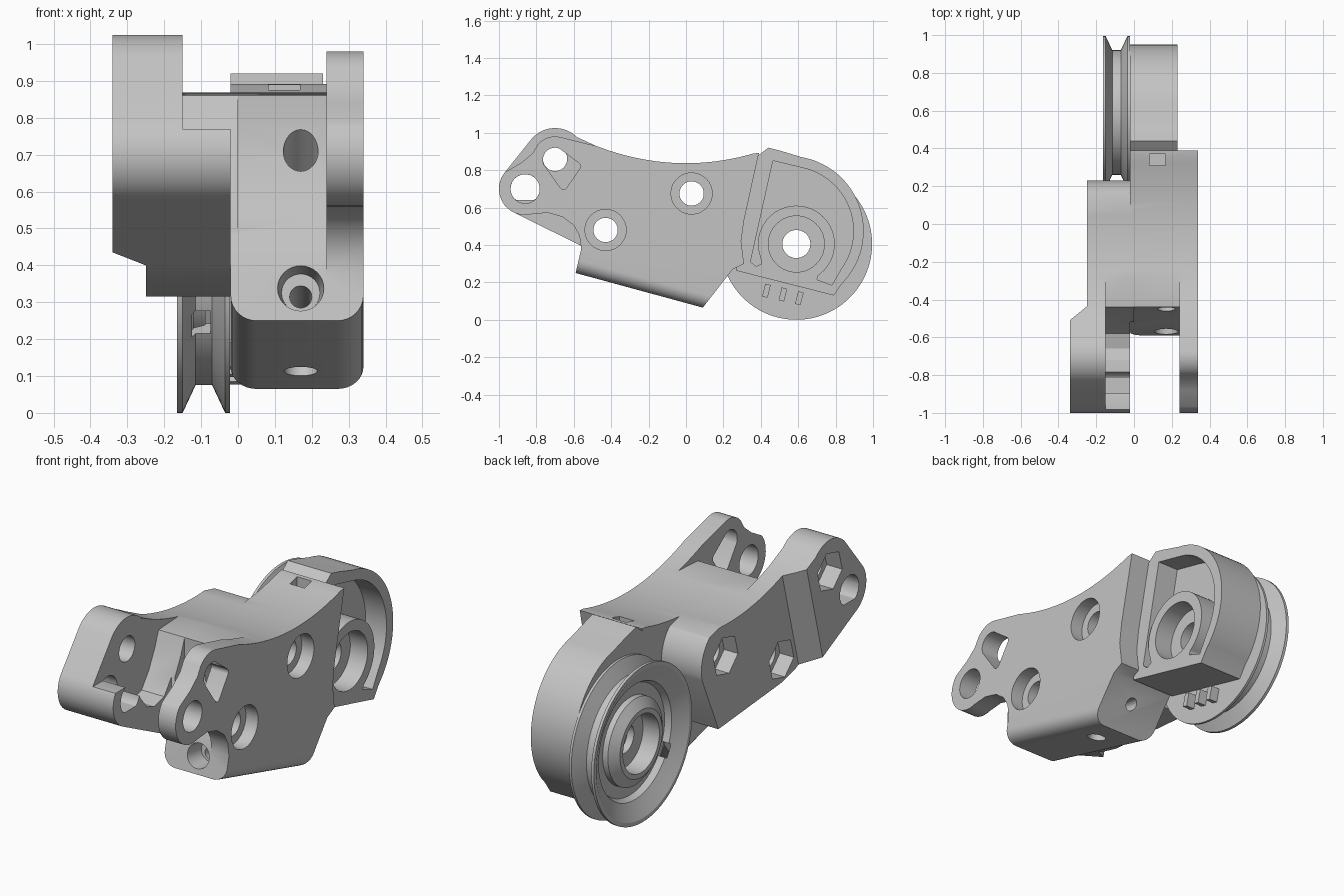
import bpy, bmesh, math
from mathutils import Matrix, Vector

if "Cube" in bpy.data.objects:
    bpy.data.objects.remove(bpy.data.objects["Cube"])

grey = bpy.data.materials.new("plain_grey")
grey.use_nodes = True
COLOUR = (0.55, 0.55, 0.55, 1)
grey.diffuse_color = COLOUR
grey.node_tree.nodes["Principled BSDF"].inputs["Base Color"].default_value = COLOUR


def make(name, bm):
    bmesh.ops.recalc_face_normals(bm, faces=bm.faces)
    me = bpy.data.meshes.new(name)
    bm.to_mesh(me)
    bm.free()
    me.materials.append(grey)
    ob = bpy.data.objects.new(name, me)
    bpy.context.collection.objects.link(ob)
    return ob


def prism(name, pts, a, b, axis="x"):
    """Extrude a (y, z) outline along x, or an (x, y) outline along z."""
    place = (lambda p, t: (t, p[0], p[1])) if axis == "x" else (lambda p, t: (p[0], p[1], t))
    bm = bmesh.new()
    face = bm.faces.new([bm.verts.new(place(p, a)) for p in pts])
    moved = bmesh.ops.extrude_face_region(bm, geom=[face])["geom"]
    shift = Vector(place((0, 0), b - a))
    bmesh.ops.translate(bm, vec=shift, verts=[v for v in moved if isinstance(v, bmesh.types.BMVert)])
    return make(name, bm)


def arc(cy, cz, r, start, end, n=24):
    angles = [math.radians(start + (end - start) * i / n) for i in range(n + 1)]
    return [(cy + r * math.cos(t), cz + r * math.sin(t)) for t in angles]


def bore(centre, r, a, b, sides=40, turn=0):
    return prism("bore", arc(*centre, r, turn, turn + 360, sides)[:-1], a, b)


def rod(start, end, r1, r2):
    """Tapered round cutter between two points."""
    start, end = Vector(start), Vector(end)
    line = end - start
    spin = line.to_track_quat("Z", "Y").to_matrix().to_4x4()
    bm = bmesh.new()
    bmesh.ops.create_cone(bm, cap_ends=True, segments=32, radius1=r1, radius2=r2, depth=line.length,
                          matrix=Matrix.Translation((start + end) / 2) @ spin)
    return make("rod", bm)


def block(name, centre, size, tilt=0):
    bm = bmesh.new()
    bmesh.ops.create_cube(bm, size=1, matrix=Matrix.Translation(centre)
                          @ Matrix.Rotation(math.radians(tilt), 4, "X") @ Matrix.Diagonal((*size, 1)))
    return make(name, bm)


def combine(ob, others, operation):
    """Apply a boolean with each helper and discard the helper."""
    bpy.context.view_layer.objects.active = ob
    for other in others:
        other.hide_render = True
        mod = ob.modifiers.new("cut", "BOOLEAN")
        mod.operation, mod.solver, mod.object = operation, "EXACT", other
        bpy.ops.object.modifier_apply(modifier=mod.name)
        bpy.data.objects.remove(other)


def smooth(ob):
    bpy.ops.object.select_all(action="DESELECT")
    ob.select_set(True)
    bpy.context.view_layer.objects.active = ob
    bpy.ops.object.shade_smooth_by_angle(angle=math.radians(28))


def saddle(first, last):
    """Dished top line, sampled on a shared spacing so that parts meet exactly."""
    return [(i * 0.04, 0.837 + 0.4 * (i * 0.04) ** 2) for i in range(first, last + 1)]


TIP, UPPER = (-0.86, 0.70), (-0.70, 0.86)
BOLTS = [(0.03, 0.675), (-0.43, 0.48)]
HUB = (0.59, 0.405)

# Main block with rounded lower edges
body = prism("main_body", [(-0.59, 0.25), (-0.56, 0.38), (-0.545, 0.43), (-0.525, 0.48), (-0.5, 0.54),
                           (-0.47, 0.62), (-0.45, 0.7), (-0.44, 0.78), (-0.44, 0.86)]
             + saddle(-7, 9) + [(0.39, 0.892), (0.31, 0.53), (0.295, 0.42), (0.31, 0.3),
                                (0.25, 0.27), (0.09, 0.065)], -0.02, 0.34)
bm = bmesh.new()
bm.from_mesh(body.data)
low = [e for e in bm.edges if all(v.co.z < 0.26 for v in e.verts)
       and abs(e.verts[0].co.y - e.verts[1].co.y) > 0.1]
bmesh.ops.bevel(bm, geom=low, offset=0.07, segments=8, profile=0.5, affect="EDGES")
bm.to_mesh(body.data)
bm.free()

# Right arm
right_arm = prism("right_arm", arc(*TIP, 0.14, 285, 140, 20) + [(-0.88, 0.84), (-0.82, 0.89)]
                  + arc(*UPPER, 0.12, 140, 75, 8) + saddle(-12, -5)
                  + [(-0.2, 0.4), (-0.56, 0.38), (-0.57, 0.45), (-0.6, 0.505), (-0.66, 0.55),
                     (-0.74, 0.572)], 0.24, 0.34)
slot = prism("slot", arc(-0.7, 0.855, 0.065, 70, 205, 14) + arc(-0.655, 0.72, 0.022, 210, 330, 8)
             + arc(-0.59, 0.82, 0.025, -30, 70, 8), 0.1, 0.5)
combine(right_arm, [slot, bore(TIP, 0.078, 0.1, 0.5)], "DIFFERENCE")

# Left arm and left half of the block
left_arm = prism("left_arm", arc(*TIP, 0.14, 245, 140, 16) + arc(*UPPER, 0.165, 140, 45, 16)
                 + saddle(-12, 2) + arc(0.03, 0.67, 0.2, 48, -15, 14)
                 + [(0.09, 0.315), (-0.44, 0.36), (-0.55, 0.39)], -0.34, 0.0)
ledge = prism("ledge", [(-1.1, 1.2), (-1.1, 0.77), (-0.9, 0.77), (-0.82, 0.74), (-0.77, 0.66), (-0.72, 0.6),
                        (-0.66, 0.58), (-0.58, 0.6), (-0.52, 0.68), (-0.47, 0.78), (-0.44, 0.86)]
              + saddle(-7, -7) + [(-0.28, 1.2)], -0.15, 0.1)
gap = block("gap", (0.04, -0.8, 0.6), (0.12, 0.56, 1.4))
side_cut = prism("side_cut", [(-0.5, -0.52), (-0.34, -0.52), (-0.25, -0.44), (-0.25, 0.9), (-0.5, 0.9)],
                 0, 1.4, "z")
for v in side_cut.data.vertices:
    v.co.y += 0.26 * (v.co.z - 0.9)
tip_hole = prism("tip_hole", [(y, max(z, 0.64)) for y, z in arc(*TIP, 0.078, -55, 235)], -0.5, 0.1)
combine(left_arm, [ledge, gap, side_cut, tip_hole, bore(UPPER, 0.065, -0.5, 0.1),
                   bore(UPPER, 0.105, -0.5, -0.25, 6, 15)], "DIFFERENCE")

# Housing with its crescent pocket and hub recess
housing = prism("housing", [(0.27, 0.262), (0.285, 0.45), (0.375, 0.87), (0.44, 0.92), (0.5, 0.905)]
                + arc(0.55, 0.475, 0.4, 80, -45, 36) + [(0.79, 0.13)], -0.02, 0.23)
pocket = prism("pocket", [(0.465, 0.85)] + arc(0.55, 0.475, 0.345, 78, -35, 30) + [(0.78, 0.185), (0.70, 0.215)]
               + arc(*HUB, 0.205, -55, 200, 40) + [(0.405, 0.3), (0.375, 0.285), (0.345, 0.31)], 0.11, 0.4)
combine(housing, [pocket, bore(HUB, 0.15, 0.13, 0.4), bore(HUB, 0.075, -0.2, 0.4)], "DIFFERENCE")

combine(body, [right_arm, left_arm, housing], "UNION")

# Bolt holes, nut pockets and cable passages
cutters = []
for centre in BOLTS:
    cutters += [bore(centre, 0.065, -0.5, 0.5), bore(centre, 0.11, 0.27, 0.5),
                bore(centre, 0.105, -0.5, -0.17, 6, 15)]
cutters += [rod((0.17, -0.62, 0.345), (0.17, -0.47, 0.325), 0.068, 0.052),
            rod((0.17, -0.55, 0.33), (0.17, 0.3, 0.16), 0.03, 0.03),
            rod((0.17, -0.66, 0.92), (0.17, -0.33, 0.59), 0.047, 0.047),
            rod((0.17, -0.13, 0.02), (0.17, -0.02, 0.25), 0.045, 0.045),
            block("cable_notch", (0.125, 0.34, 0.89), (0.085, 0.06, 0.1))]
combine(body, cutters, "DIFFERENCE")
smooth(body)

# Grooved pulley wheel, turned around the hub
section = [(-0.165, 0.405), (-0.15, 0.405), (-0.115, 0.33), (-0.07, 0.33), (-0.035, 0.405), (-0.022, 0.405),
           (-0.022, 0.075), (-0.06, 0.075), (-0.06, 0.15), (-0.155, 0.15), (-0.155, 0.175), (-0.12, 0.225),
           (-0.09, 0.225), (-0.09, 0.285), (-0.12, 0.3), (-0.14, 0.34), (-0.165, 0.385)]
STEPS = 96
bm = bmesh.new()
rings = []
for i in range(STEPS):
    t = math.tau * i / STEPS
    rings.append([bm.verts.new((x, HUB[0] + r * math.cos(t), HUB[1] + r * math.sin(t))) for x, r in section])
for i in range(STEPS):
    a, b = rings[i], rings[(i + 1) % STEPS]
    for j in range(len(section)):
        k = (j + 1) % len(section)
        bm.faces.new((a[j], a[k], b[k], b[j]))
pulley = make("pulley_wheel", bm)
combine(pulley, [block("cable_slot", (-0.1, 0.31, 0.25), (0.05, 0.09, 0.07), 30)], "DIFFERENCE")
smooth(pulley)

# Indicator tabs beneath the housing
for i in range(3):
    block("indicator_tab_%d" % (i + 1), (0.0, 0.43 + 0.088 * i, 0.155 - 0.02 * i), (0.05, 0.03, 0.07), -14.5)
